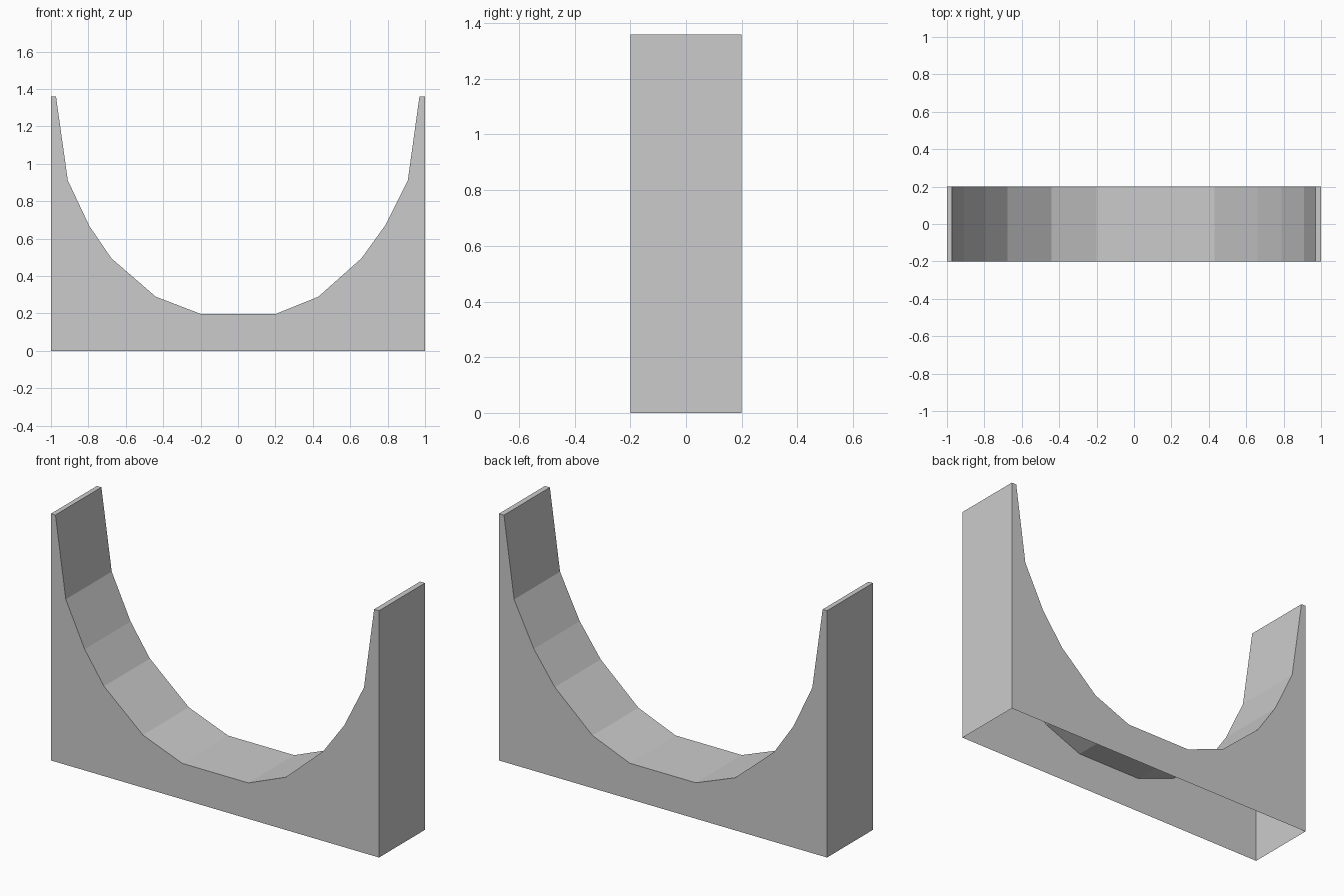
import bpy, bmesh

if "Cube" in bpy.data.objects:
    bpy.data.objects.remove(bpy.data.objects["Cube"])

HALF_LENGTH, HALF_DEPTH, HEIGHT = 1.0, 0.2, 1.36

# Faceted arch line, left to right, as (x, z)
arch = [(-0.973, HEIGHT), (-0.91, 0.912), (-0.795, 0.668), (-0.677, 0.495),
        (-0.44, 0.29), (-0.20, 0.198), (0.203, 0.198), (0.43, 0.29),
        (0.66, 0.495), (0.788, 0.672), (0.908, 0.912), (0.97, HEIGHT)]
profile = [(-HALF_LENGTH, 0), (-HALF_LENGTH, HEIGHT), *arch,
           (HALF_LENGTH, HEIGHT), (HALF_LENGTH, 0)]

# Cradle block: extrude the profile from front to back
bm = bmesh.new()
front = bm.faces.new([bm.verts.new((x, -HALF_DEPTH, z)) for x, z in profile])
result = bmesh.ops.extrude_face_region(bm, geom=[front], use_keep_orig=True)
back_verts = [g for g in result["geom"] if isinstance(g, bmesh.types.BMVert)]
bmesh.ops.translate(bm, verts=back_verts, vec=(0, 2 * HALF_DEPTH, 0))
bmesh.ops.recalc_face_normals(bm, faces=bm.faces[:])

# Open underside
underside = [f for f in bm.faces if all(v.co.z < 0.001 for v in f.verts)]
bmesh.ops.delete(bm, geom=underside, context='FACES_ONLY')

mesh = bpy.data.meshes.new("curved_cradle")
bm.to_mesh(mesh)
bm.free()
bpy.context.collection.objects.link(bpy.data.objects.new("curved_cradle", mesh))
